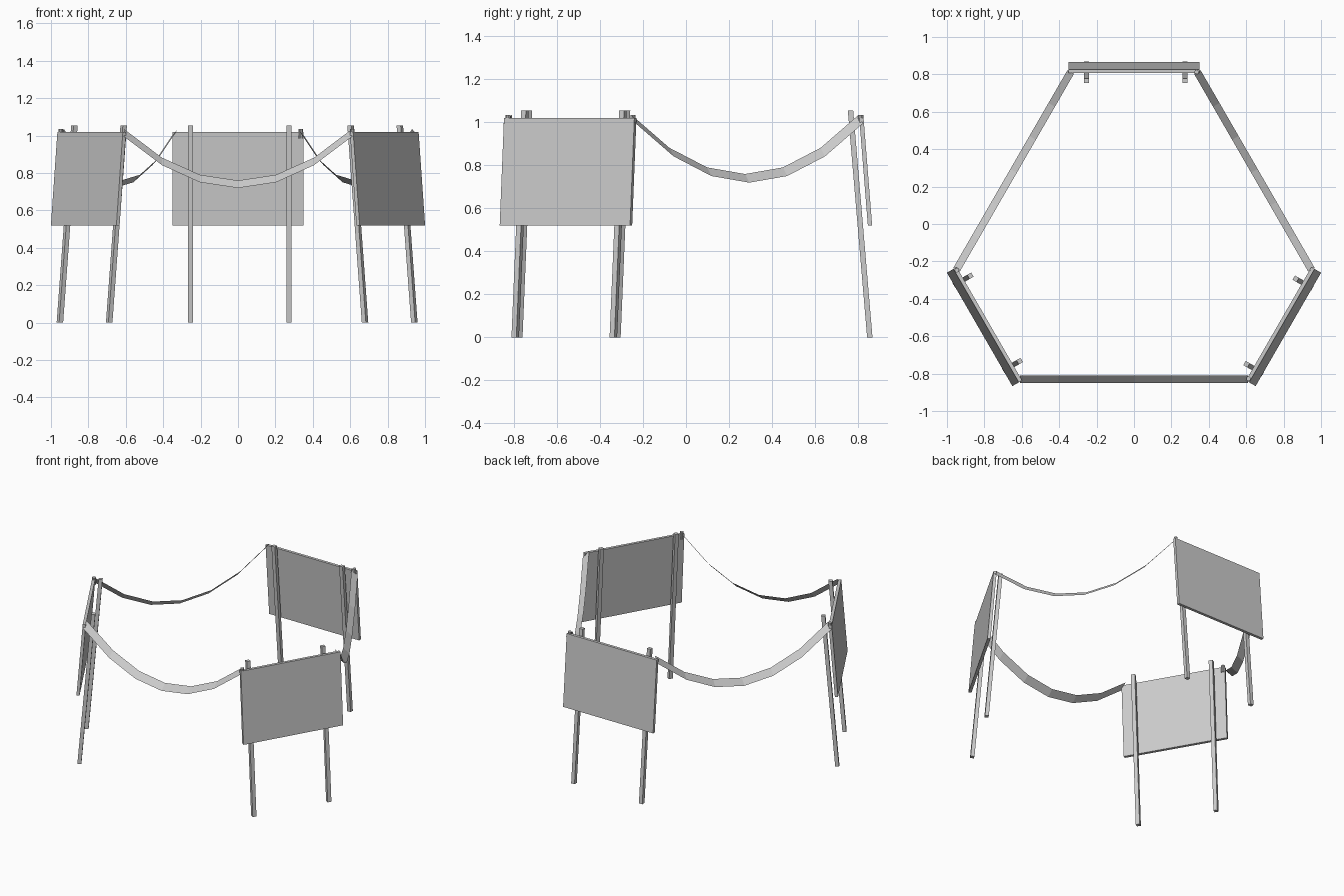
import bpy
import bmesh
from math import radians
from mathutils import Matrix, Vector

if "Cube" in bpy.data.objects:
    bpy.data.objects.remove(bpy.data.objects["Cube"], do_unlink=True)

CENTRE = Vector((0, -0.087, 0))
SIDES = (("back", 0), ("left_front", -120), ("right_front", 120))

grey = bpy.data.materials.new("plain_grey")
grey.use_nodes = True
grey.diffuse_color = (0.6, 0.6, 0.6, 1)
grey.node_tree.nodes["Principled BSDF"].inputs["Base Color"].default_value = (0.6, 0.6, 0.6, 1)


def finish(name, bm, angle):
    """Turn the part round the centre of the ring and link it."""
    bm.transform(Matrix.Translation(CENTRE) @ Matrix.Rotation(radians(angle), 4, "Z"))
    mesh = bpy.data.meshes.new(name)
    bm.to_mesh(mesh)
    bm.free()
    mesh.materials.append(grey)
    obj = bpy.data.objects.new(name, mesh)
    bpy.context.collection.objects.link(obj)


def leaning_box(name, angle, x, radius, width, depth, bottom, top, lean):
    """Box whose base is at the given radius and which leans inward."""
    bm = bmesh.new()
    bmesh.ops.create_cube(bm, size=1)
    for v in bm.verts:
        v.co = Vector((v.co.x * width + x, v.co.y * depth + radius,
                       bottom + (v.co.z + 0.5) * (top - bottom)))
        v.co.y -= lean * (v.co.z - bottom)
    finish(name, bm, angle)


def ribbon(name, angle, segments=6):
    """Thin sagging band, sloping outward and down."""
    bm = bmesh.new()
    rows = []
    for i in range(segments + 1):
        t = 2 * i / segments - 1
        z = 0.74 + 0.275 * t * t
        rows.append([bm.verts.new((0.61 * t, 0.743 + s, z - s)) for s in (-0.02, 0.02)])
    for a, b in zip(rows, rows[1:]):
        bm.faces.new((a[0], a[1], b[1], b[0]))
    bmesh.ops.recalc_face_normals(bm, faces=bm.faces)
    finish(name, bm, angle)


def peg(name, angle):
    """Small pin that ties the ribbon to the board corner."""
    bm = bmesh.new()
    bmesh.ops.create_cone(bm, cap_ends=True, segments=10, radius1=0.012, radius2=0.012,
                          depth=0.05, matrix=Matrix.Translation((0.335, 0.9, 1.01)))
    finish(name, bm, angle)


for side, turn in SIDES:
    # Board on two leaning posts
    leaning_box(side + "_board", turn, 0, 0.943, 0.7, 0.02, 0.52, 1.02, 0.08)
    for tag, x in (("first", -0.254), ("second", 0.273)):
        leaning_box(f"{side}_{tag}_post", turn, x, 0.942, 0.026, 0.025, 0, 1.055, 0.085)
    peg(side + "_ribbon_peg", turn)

# Ribbons hang between the boards
for side, turn in (("front", 180), ("left", -60), ("right", 60)):
    ribbon(side + "_ribbon", turn)
